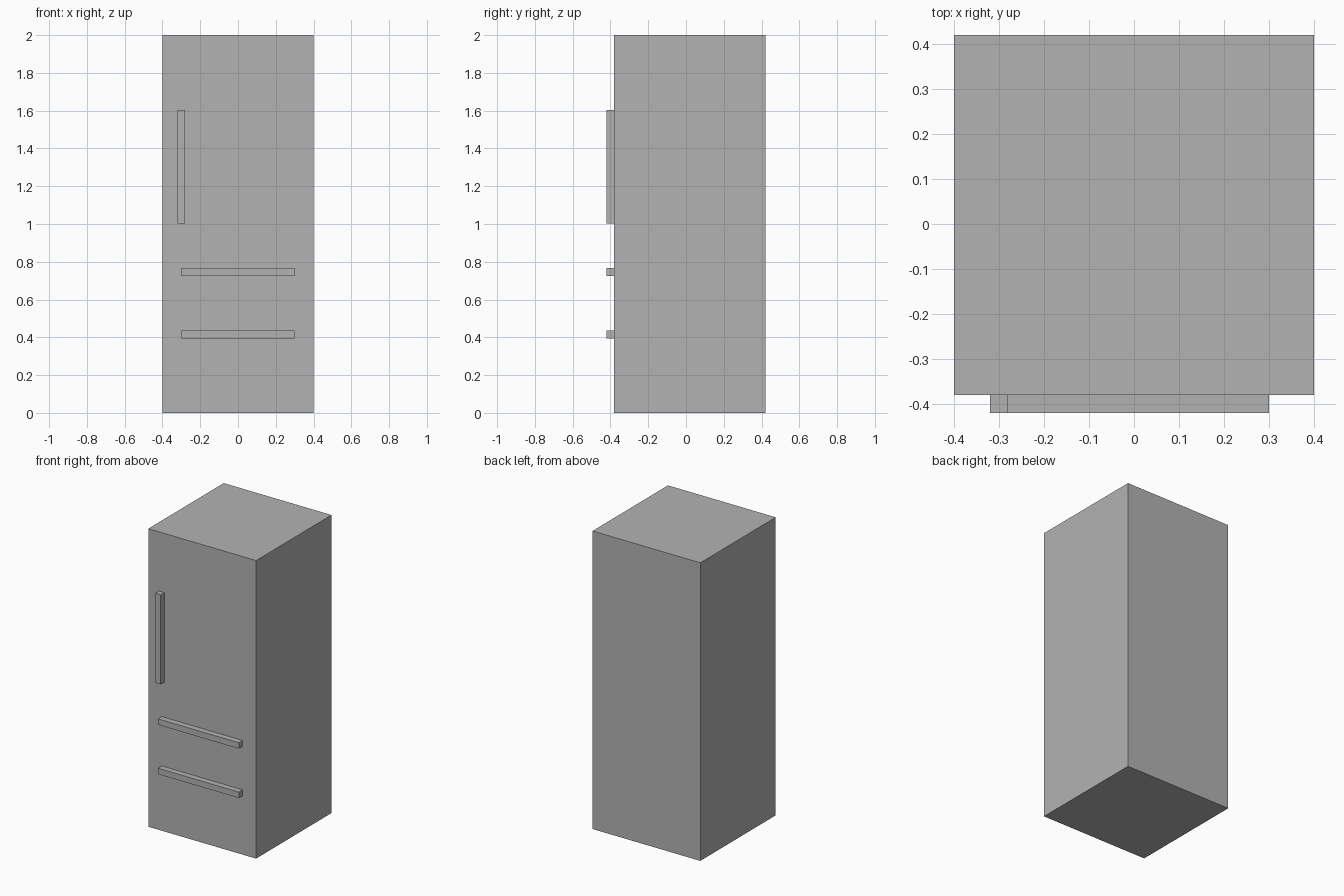
import bpy

cube = bpy.data.objects.get("Cube")
if cube:
    bpy.data.objects.remove(cube, do_unlink=True)

GREY = (0.45, 0.45, 0.45, 1)
metal = bpy.data.materials.new("plain grey")
metal.use_nodes = True
metal.diffuse_color = GREY
metal.node_tree.nodes["Principled BSDF"].inputs["Base Color"].default_value = GREY


def box(name, centre, size):
    """Add a sharp-edged box of the given full size."""
    bpy.ops.mesh.primitive_cube_add(size=1, location=centre)
    part = bpy.context.object
    part.name = name
    part.scale = size
    bpy.ops.object.transform_apply(location=False, rotation=False, scale=True)
    part.data.materials.append(metal)
    return part


# Cabinet
DEPTH, LENGTH, BAR = 0.8, 0.6, 0.04
box("cabinet", (0, BAR / 2, 1), (0.8, DEPTH, 2))

# Handles sit flush against the front face
handle_y = -DEPTH / 2
box("door_handle", (-0.3, handle_y, 1.303), (BAR, BAR, LENGTH))
for name, z in (("upper_drawer_handle", 0.746), ("lower_drawer_handle", 0.415)):
    box(name, (0, handle_y, z), (LENGTH, BAR, BAR))
